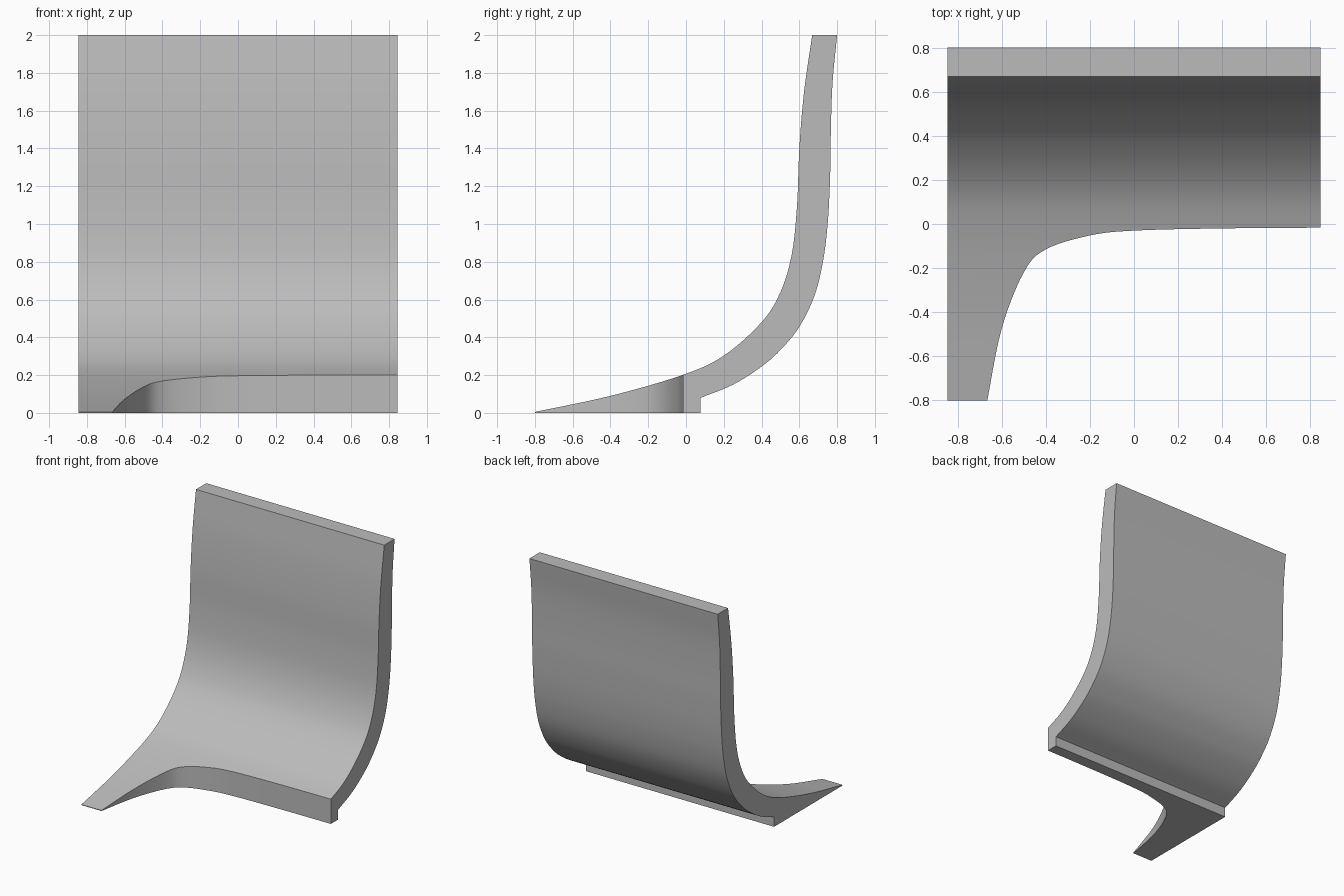
import bpy
import bmesh
from mathutils import Vector

cube = bpy.data.objects.get("Cube")
if cube:
    bpy.data.objects.remove(cube, do_unlink=True)

HALF_WIDTH = 0.845


def smooth_path(points, steps=6):
    """Catmull-Rom curve through a few 2D points."""
    p = [Vector(q) for q in points]
    p = [2 * p[0] - p[1]] + p + [2 * p[-1] - p[-2]]
    path = []
    for a, b, c, d in zip(p, p[1:], p[2:], p[3:]):
        for i in range(steps):
            t = i / steps
            path.append(0.5 * (2 * b + (c - a) * t + (2 * a - 5 * b + 4 * c - d) * t**2
                               + (3 * b - a - 3 * c + d) * t**3))
    return path + [p[-2]]


def prism(name, corners, sweep):
    """Extrude a closed outline of 3D corners along a vector."""
    bm = bmesh.new()
    face = bm.faces.new([bm.verts.new(c) for c in corners])
    top = bmesh.ops.extrude_face_region(bm, geom=[face])["geom"]
    bmesh.ops.translate(bm, vec=sweep, verts=[v for v in top if isinstance(v, bmesh.types.BMVert)])
    bmesh.ops.recalc_face_normals(bm, faces=bm.faces)
    mesh = bpy.data.meshes.new(name)
    bm.to_mesh(mesh)
    bm.free()
    obj = bpy.data.objects.new(name, mesh)
    bpy.context.collection.objects.link(obj)
    return obj


# Side profile: upper surface, rear surface and the foot step
upper = smooth_path([(-0.8, 0.005), (-0.4, 0.09), (-0.02, 0.2), (0.2, 0.303), (0.4, 0.48),
                     (0.5, 0.64), (0.56, 0.84), (0.588, 1.1), (0.6, 1.4), (0.625, 1.7), (0.668, 2)])
rear = smooth_path([(0.8, 2), (0.776, 1.75), (0.767, 1.5), (0.763, 1.25), (0.75, 1), (0.725, 0.8),
                    (0.68, 0.62), (0.6, 0.455), (0.5, 0.333), (0.4, 0.245), (0.25, 0.15), (0.078, 0.08)])
outline = upper + rear + [Vector((0.078, 0)), Vector((-0.8, 0))]
panel = prism("curved_panel", [(-HALF_WIDTH, y, z) for y, z in outline], (2 * HALF_WIDTH, 0, 0))

# Front cut-out that leaves the narrow toe on the right side
edge = smooth_path([(-0.68, -0.88), (-0.665, -0.8), (-0.6, -0.475), (-0.5, -0.22), (-0.4, -0.115),
                    (-0.2, -0.052), (0, -0.03), (0.4, -0.02), (0.95, -0.016)])
plan = edge + [Vector((0.95, -0.88))]
cutter = prism("front_cutter", [(x, y, -0.2) for x, y in plan], (0, 0, 0.8))
cutter.hide_render = True

cut = panel.modifiers.new("front_cut", "BOOLEAN")
cut.operation = "DIFFERENCE"
cut.solver = "EXACT"
cut.object = cutter
bpy.ops.object.select_all(action="DESELECT")
bpy.context.view_layer.objects.active = panel
panel.select_set(True)
bpy.ops.object.modifier_apply(modifier=cut.name)
bpy.data.objects.remove(cutter, do_unlink=True)
bpy.ops.object.shade_smooth_by_angle()

# Plain grey finish
grey = bpy.data.materials.new("plain_grey")
grey.use_nodes = True
colour = (0.5, 0.5, 0.5, 1)
grey.diffuse_color = colour
grey.node_tree.nodes["Principled BSDF"].inputs["Base Color"].default_value = colour
panel.data.materials.clear()
panel.data.materials.append(grey)
